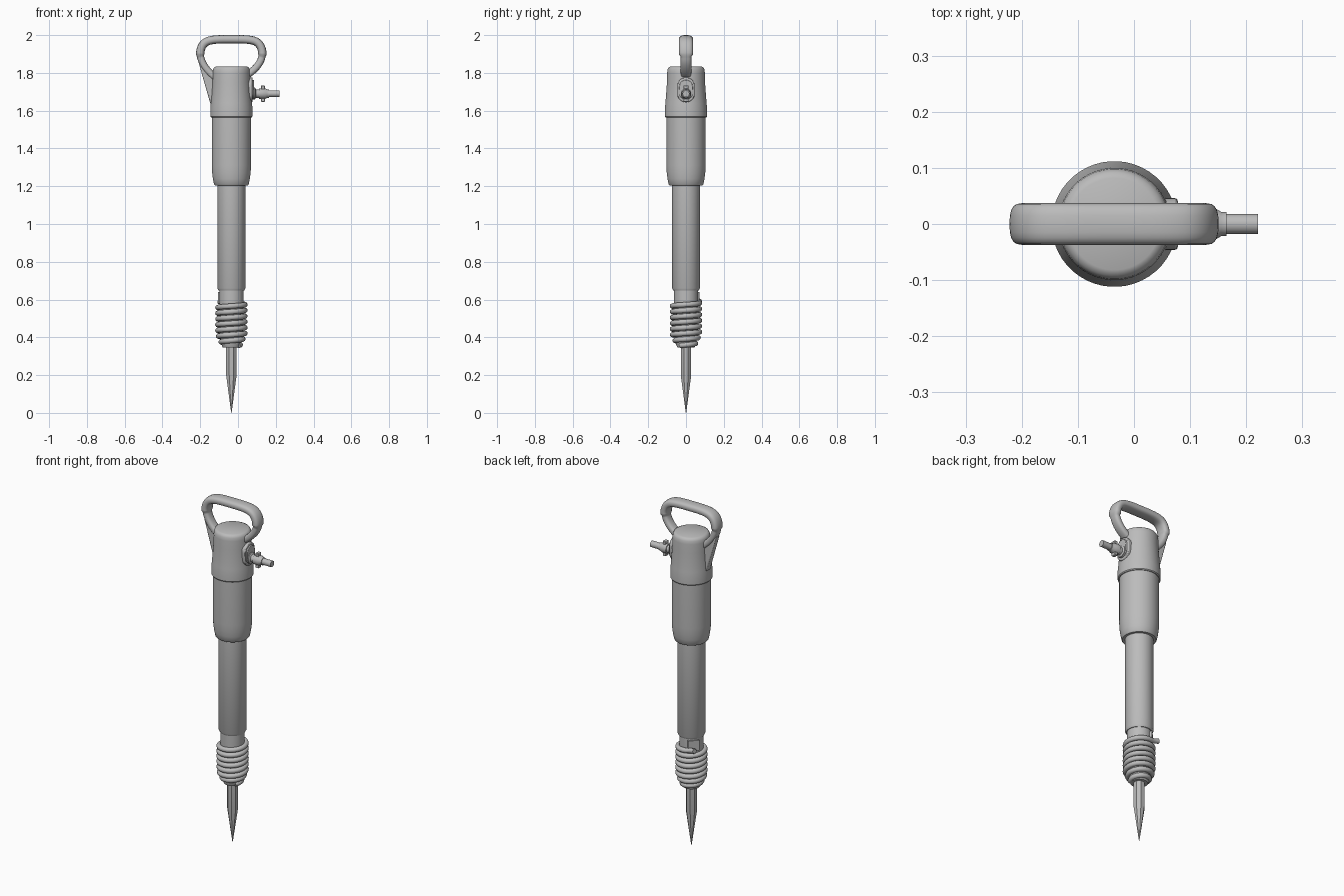
import bpy, bmesh, math
from mathutils import Vector, Matrix

if "Cube" in bpy.data.objects:
    bpy.data.objects.remove(bpy.data.objects["Cube"])

AX = -0.035  # x of the tool's long axis
steel = bpy.data.materials.new("grey steel")
steel.diffuse_color = (0.5, 0.5, 0.5, 1)
steel.use_nodes = True
steel.node_tree.nodes["Principled BSDF"].inputs["Base Color"].default_value = steel.diffuse_color


def finish(name, bm, angle=35):
    bmesh.ops.recalc_face_normals(bm, faces=bm.faces)
    me = bpy.data.meshes.new(name)
    bm.to_mesh(me)
    bm.free()
    ob = bpy.data.objects.new(name, me)
    bpy.context.collection.objects.link(ob)
    me.materials.append(steel)
    bpy.context.view_layer.objects.active = ob
    bpy.ops.object.select_all(action='DESELECT')
    ob.select_set(True)
    if angle:
        bpy.ops.object.shade_smooth_by_angle(angle=math.radians(angle))
    return ob


def skin(bm, rings):
    """Bridge equal rings of points and cap both ends."""
    vs = [[bm.verts.new(p) for p in r] for r in rings]
    n = len(vs[0])
    for a, b in zip(vs, vs[1:]):
        for i in range(n):
            bm.faces.new((a[i], a[(i + 1) % n], b[(i + 1) % n], b[i]))
    bm.faces.new(vs[0])
    bm.faces.new(vs[-1])


def lathe(name, prof, seg=40, along_x=False, angle=35, z0=1.69):
    """prof holds (radius, position along axis)."""
    rings = []
    for r, h in prof:
        ring = []
        for i in range(seg):
            t = math.tau * (i + 0.5) / seg
            c, s = r * math.cos(t), r * math.sin(t)
            ring.append((h, c, z0 + s) if along_x else (AX + c, s, h))
        rings.append(ring)
    bm = bmesh.new()
    skin(bm, rings)
    return finish(name, bm, angle)


def extrude(name, pts, axis, a, b, bevel=0.0):
    """Extrude a 2D outline (other two axes, in order) from a to b."""
    def put(p, h):
        return (p[0], h, p[1]) if axis == 'y' else (h, p[0], p[1])
    bm = bmesh.new()
    skin(bm, [[put(p, a) for p in pts], [put(p, b) for p in pts]])
    ob = finish(name, bm)
    if bevel:
        m = ob.modifiers.new("bevel", 'BEVEL')
        m.width, m.segments = bevel, 2
    return ob


# body: head with collar, sleeve and barrel
lathe("head", [(0.108, 1.565), (0.112, 1.57), (0.112, 1.615), (0.109, 1.64), (0.106, 1.68),
               (0.101, 1.75), (0.100, 1.80), (0.098, 1.818), (0.092, 1.829), (0.082, 1.834)], 48)
lathe("sleeve", [(0.088, 1.205), (0.092, 1.21), (0.098, 1.24), (0.102, 1.27), (0.104, 1.31),
                 (0.104, 1.57)], 48)
lathe("barrel", [(0.068, 0.648), (0.074, 0.66), (0.074, 1.215)])
lathe("neck", [(0.045, 0.345), (0.052, 0.36), (0.06, 0.41), (0.064, 0.56), (0.064, 0.655)])

# chisel
lathe("chisel", [(0.0012, 0.0), (0.030, 0.2), (0.030, 0.36)], 8, angle=20)

# retainer spring, tapering at the bottom, with its tail turned outward
turns, per = 7.4, 28
n = int(turns * per)
path = []
for i in range(n + 1):
    f = i / n
    t = math.radians(105) - (1 - f) * turns * math.tau
    z = 0.357 + 0.225 * f
    r = 0.072 - 0.026 * max(0, (0.415 - z) / 0.058)
    path.append((AX + r * math.cos(t), r * math.sin(t), z))
path += [(AX - 0.045, 0.066, 0.587), (AX - 0.07, 0.071, 0.592)]
cu = bpy.data.curves.new("retainer_spring", 'CURVE')
cu.dimensions = '3D'
cu.bevel_depth, cu.bevel_resolution, cu.use_fill_caps = 0.014, 3, True
sp = cu.splines.new('POLY')
sp.points.add(len(path) - 1)
for p, q in zip(sp.points, path):
    p.co = (*q, 1)
cu.materials.append(steel)
spring = bpy.data.objects.new("retainer_spring", cu)
bpy.context.collection.objects.link(spring)
bpy.ops.object.select_all(action='DESELECT')
spring.select_set(True)
bpy.context.view_layer.objects.active = spring
bpy.ops.object.convert(target='MESH')
bpy.ops.object.shade_smooth_by_angle(angle=math.radians(50))

# small catch on the neck, facing back left
bm = bmesh.new()
bmesh.ops.create_cube(bm, size=1, matrix=Matrix.Translation((AX, 0, 0.61))
                      @ Matrix.Rotation(math.radians(135), 4, 'Z')
                      @ Matrix.Translation((0.056, 0, 0)) @ Matrix.Diagonal((0.028, 0.06, 0.06, 1)))
finish("neck_catch", bm)

# handle: one smooth sweep, wider along the grip
ctrl = [Vector(p) for p in [
    (-0.07, 1.75), (-0.12, 1.775), (-0.168, 1.822), (-0.194, 1.87), (-0.199, 1.915), (-0.178, 1.957),
    (-0.13, 1.975), (-0.035, 1.978), (0.06, 1.975), (0.107, 1.957), (0.128, 1.915), (0.122, 1.87),
    (0.095, 1.828), (0.05, 1.79), (0.0, 1.765)]]
pts = []
for k in range(len(ctrl) - 1):
    a, b, c, d = (ctrl[max(0, min(len(ctrl) - 1, k + o))] for o in (-1, 0, 1, 2))
    for j in range(5):
        t = j / 5
        pts.append(0.5 * (2 * b + (c - a) * t + (2 * a - 5 * b + 4 * c - d) * t * t
                          + (3 * b - a - 3 * c + d) * t ** 3))
pts.append(ctrl[-1])


def spow(v, e):
    return math.copysign(abs(v) ** e, v)


rings = []
for i, p in enumerate(pts):
    tan = (pts[min(i + 1, len(pts) - 1)] - pts[max(i - 1, 0)]).normalized()
    nx, nz = -tan.y, tan.x
    wide, thick = (0.037, 0.022) if p.y > 1.895 else (0.028, 0.019)
    ring = []
    for j in range(20):
        t = math.tau * j / 20
        u, v = thick * spow(math.cos(t), 0.75), wide * spow(math.sin(t), 0.75)
        ring.append((p.x + nx * u, v, p.y + nz * u))
    rings.append(ring)
bm = bmesh.new()
skin(bm, rings)
finish("handle", bm, 50)

# web bracing the handle against the head
extrude("handle_web", [(-0.207, 1.85), (-0.16, 1.82), (-0.10, 1.77), (-0.10, 1.62), (-0.146, 1.635)],
        'y', -0.02, 0.02, 0.006)


# oval inlet plate and raised pad
def oval(w, h, z):
    out = []
    for i in range(32):
        t = math.tau * i / 32
        out.append((w * math.cos(t), z + w * math.sin(t) + (h - w) * (1 if i <= 16 else -1)))
    return out


extrude("inlet_plate", oval(0.046, 0.066, 1.71), 'x', 0.02, 0.078, 0.005)
extrude("inlet_pad", oval(0.036, 0.052, 1.71), 'x', 0.07, 0.085, 0.003)

# air inlet: fitting, wing nut, hose stub
lathe("inlet_fitting", [(0.032, 0.07), (0.032, 0.09), (0.022, 0.095), (0.022, 0.125)], 24, True)
lathe("wing_nut_hub", [(0.028, 0.112), (0.028, 0.145), (0.022, 0.155), (0.022, 0.165)], 24, True)
for side, s in (("upper", 1), ("lower", -1)):
    extrude(side + "_wing", [(-0.012, 1.69 + s * 0.015), (0.012, 1.69 + s * 0.015),
                             (0.014, 1.69 + s * 0.043), (-0.014, 1.69 + s * 0.043)],
            'x', 0.122, 0.142, 0.003)
lathe("hose_stub", [(0.018, 0.10), (0.018, 0.221)], 24, True)
